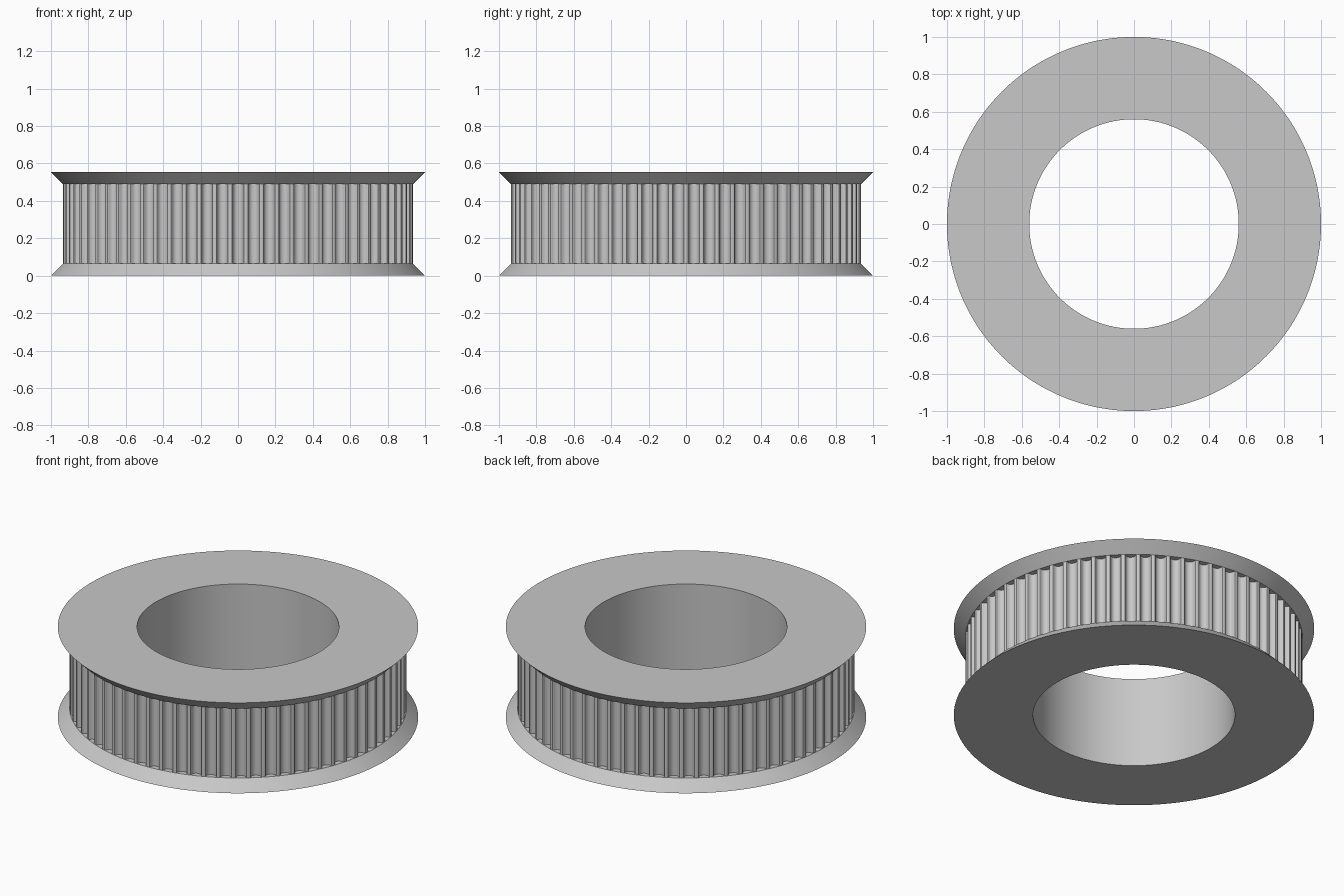
import bpy, bmesh, math

if "Cube" in bpy.data.objects:
    bpy.data.objects.remove(bpy.data.objects["Cube"], do_unlink=True)

HEIGHT = 0.554     # full height
RIM = 0.064        # flange height and 45 degree flare
RADIUS = 1 - RIM   # tip radius of the toothed band
BORE = 0.56
TEETH = 70
UNIT = 1 / 23.5    # groove profile scale

grey = bpy.data.materials.new("Light grey")
grey.use_nodes = True
colour = (0.58, 0.58, 0.58, 1)
grey.diffuse_color = colour
grey.node_tree.nodes["Principled BSDF"].inputs["Base Color"].default_value = colour


def finish(name, bm):
    mesh = bpy.data.meshes.new(name)
    bm.to_mesh(mesh)
    bm.free()
    mesh.materials.append(grey)
    obj = bpy.data.objects.new(name, mesh)
    bpy.context.collection.objects.link(obj)
    bpy.ops.object.select_all(action='DESELECT')
    obj.select_set(True)
    bpy.context.view_layer.objects.active = obj
    bpy.ops.object.shade_smooth_by_angle(angle=math.radians(30))


def skin(bm, loops):
    """Join successive closed vertex loops with quads."""
    for a, b in zip(loops, loops[1:]):
        for i in range(len(a)):
            j = (i + 1) % len(a)
            bm.faces.new((a[i], a[j], b[j], b[i]))


# Ring with bore and two flared flanges, turned from one profile
LEDGE = RADIUS - 0.04
profile = [(LEDGE, RIM), (RADIUS, RIM), (1, 0), (BORE, 0),
           (BORE, HEIGHT), (1, HEIGHT), (RADIUS, HEIGHT - RIM), (LEDGE, HEIGHT - RIM)]
SIDES = 240
bm = bmesh.new()
loops = []
for r, z in profile:
    angles = [math.tau * i / SIDES for i in range(SIDES)]
    loops.append([bm.verts.new((r * math.cos(a), r * math.sin(a), z)) for a in angles])
skin(bm, loops)
# Faces must point outward: the lower outer cone looks up, the base looks down
bm.normal_update()
base = [f for f in bm.faces if f.calc_center_median().z < 0.001]
if base[0].normal.z > 0:
    bmesh.ops.reverse_faces(bm, faces=bm.faces[:])
finish("flanged_ring", bm)

# Toothed band: rounded belt groove repeated around the ring (half width, depth)
half = [(0.847, 0), (0.735, 0.037), (0.678, 0.131), (0.656, 0.238), (0.620, 0.343),
        (0.572, 0.444), (0.512, 0.540), (0.406, 0.637), (0.282, 0.707), (0.144, 0.750)]
groove = [(-x, d) for x, d in half] + [(0, 0.764)] + [(x, d) for x, d in reversed(half)]
mouth = math.sqrt(RADIUS ** 2 - (half[0][0] * UNIT) ** 2)
outline = []
for i in range(TEETH):
    turn = math.tau * i / TEETH
    c, s = math.cos(turn), math.sin(turn)
    for x, d in groove:
        px, py = x * UNIT, d * UNIT - mouth
        outline.append((px * c - py * s, px * s + py * c))
bm = bmesh.new()
skin(bm, [[bm.verts.new((x, y, z)) for x, y in outline] for z in (RIM, HEIGHT - RIM)])
finish("toothed_band", bm)
